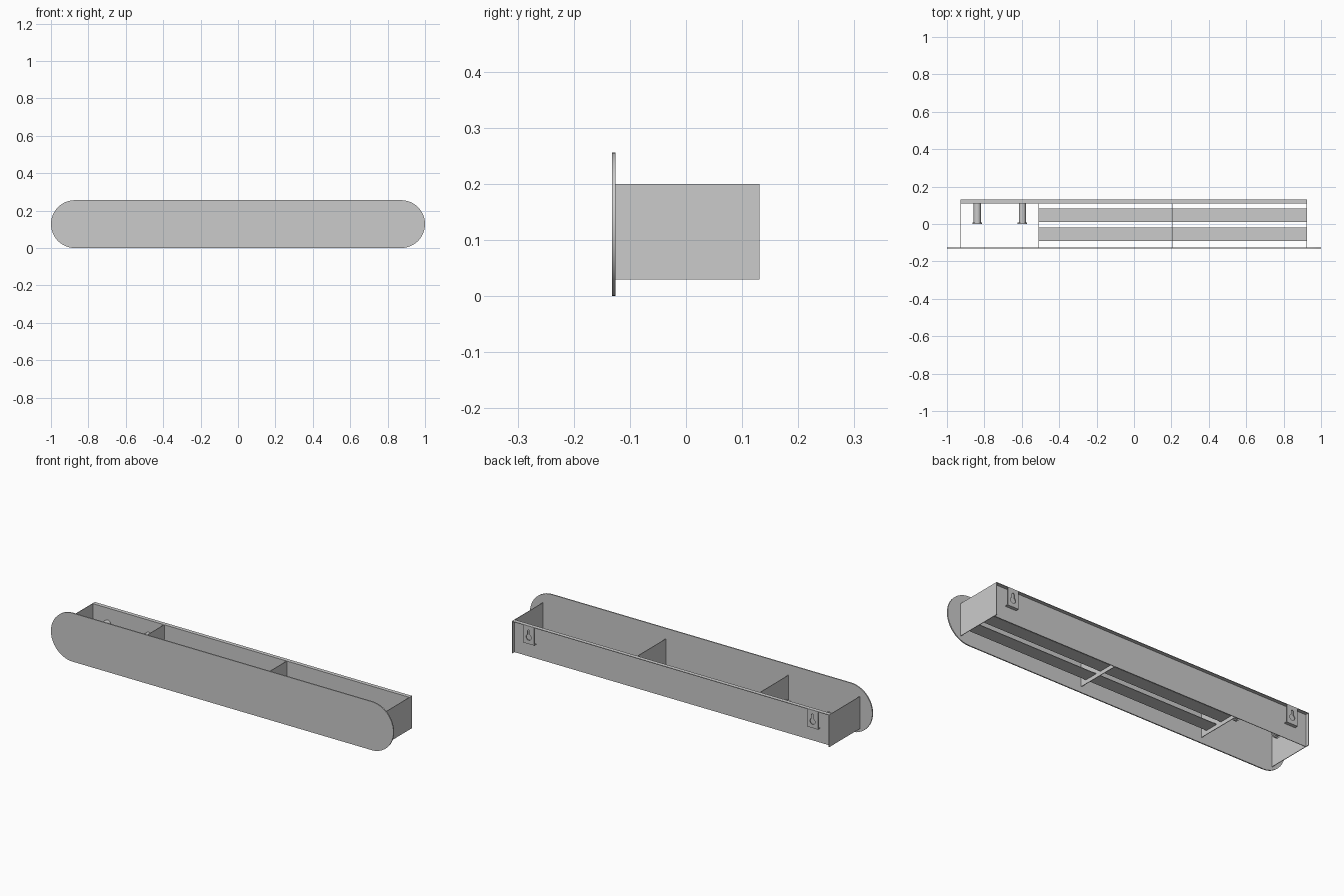
import bpy, bmesh, math
from mathutils import Matrix, Vector

if "Cube" in bpy.data.objects:
    bpy.data.objects.remove(bpy.data.objects["Cube"])

T = 0.003  # sheet thickness


def finish(name, bm):
    bmesh.ops.recalc_face_normals(bm, faces=bm.faces)
    me = bpy.data.meshes.new(name)
    bm.to_mesh(me)
    bm.free()
    ob = bpy.data.objects.new(name, me)
    bpy.context.collection.objects.link(ob)
    return ob


def box(name, x, y, z):
    bm = bmesh.new()
    size = [b - a for a, b in (x, y, z)]
    mid = [(a + b) / 2 for a, b in (x, y, z)]
    bmesh.ops.create_cube(bm, size=1, matrix=Matrix.Translation(mid) @ Matrix.Diagonal((*size, 1)))
    return finish(name, bm)


def arc(cx, cz, r, a0, a1, n):
    return [(cx + r * math.cos(math.radians(a0 + (a1 - a0) * i / n)),
             cz + r * math.sin(math.radians(a0 + (a1 - a0) * i / n))) for i in range(n + 1)]


def plate(name, outlines, y0, y1):
    # flat plate in the xz plane; later outlines become holes
    cu = bpy.data.curves.new(name, 'CURVE')
    cu.dimensions = '2D'
    cu.fill_mode = 'BOTH'
    cu.extrude = (y1 - y0) / 2
    for pts in outlines:
        sp = cu.splines.new('POLY')
        sp.points.add(len(pts) - 1)
        for p, (x, z) in zip(sp.points, pts):
            p.co = (x, z, 0, 1)
        sp.use_cyclic_u = True
    tmp = bpy.data.objects.new(name + "_curve", cu)
    bpy.context.collection.objects.link(tmp)
    bpy.context.view_layer.update()
    me = bpy.data.meshes.new_from_object(tmp.evaluated_get(bpy.context.evaluated_depsgraph_get()))
    bpy.data.objects.remove(tmp)
    bm = bmesh.new()
    bm.from_mesh(me)
    bpy.data.meshes.remove(me)
    bmesh.ops.remove_doubles(bm, verts=bm.verts, dist=1e-5)
    bm.transform(Matrix.Translation((0, (y0 + y1) / 2, 0)) @ Matrix.Rotation(math.pi / 2, 4, 'X'))
    return finish(name, bm)


def smooth(ob):
    bpy.ops.object.select_all(action='DESELECT')
    ob.select_set(True)
    bpy.context.view_layer.objects.active = ob
    bpy.ops.object.shade_smooth_by_angle(angle=math.radians(35))


# rounded front panel
R = 0.128
smooth(plate("front_panel", [arc(1 - R, R, R, -90, 90, 24) + arc(R - 1, R, R, 90, 270, 24)],
             -0.132, -0.126))

# back sheet with a flange folded backwards along the top
X0, X1, Z0, Z1 = -0.928, 0.925, 0.03, 0.20
box("back_sheet", (X0, X1), (0.110, 0.110 + T), (Z0, Z1))
box("back_top_flange", (X0, X1), (0.110, 0.131), (Z1 - T, Z1))

# end walls and inner dividers
box("left_end", (X0, X0 + T), (-0.126, 0.131), (Z0, Z1))
box("right_end", (X1 - T, X1), (-0.126, 0.131), (Z0, Z1))
for name, x in (("left_divider", -0.509), ("middle_divider", 0.207)):
    box(name, (x - T / 2, x + T / 2), (-0.126, 0.110), (Z0, Z1))

# floor slats
for name, y in (("front_slat", (-0.092, -0.020)), ("rear_slat", (0.010, 0.082))):
    box(name, (-0.509, X1), y, (0.050, 0.050 + T))

# pegs with a wider head, turned around the y axis
for name, px in (("left_peg", -0.838), ("right_peg", -0.597)):
    bm = bmesh.new()
    prof = [(0, 0.0), (0.026, 0.0), (0.026, 0.008), (0.019, 0.008), (0.019, 0.110), (0, 0.110)]
    vs = [bm.verts.new((r, y, 0)) for r, y in prof]
    es = [bm.edges.new(p) for p in zip(vs, vs[1:])]
    bmesh.ops.spin(bm, geom=vs + es, cent=(0, 0, 0), axis=(0, 1, 0),
                   angle=math.tau, steps=32, use_duplicate=False)
    bmesh.ops.remove_doubles(bm, verts=bm.verts, dist=1e-5)
    bm.transform(Matrix.Translation((px, 0, 0.118)))
    smooth(finish(name, bm))

# keyhole hangers with a lip folded back to the sheet
for side, hx in (("left", -0.83), ("right", 0.827)):
    w = 0.032
    outer = [(hx - w, 0.108), (hx + w, 0.108), (hx + w, Z1 - T), (hx - w, Z1 - T)]
    key = arc(hx, 0.140, 0.015, 115, 425, 24) + arc(hx, 0.172, 0.0064, 0, 180, 10)
    plate(side + "_hanger", [outer, key], 0.128, 0.131)
    box(side + "_hanger_lip", (hx - w, hx + w), (0.110, 0.131), (0.105, 0.108))
